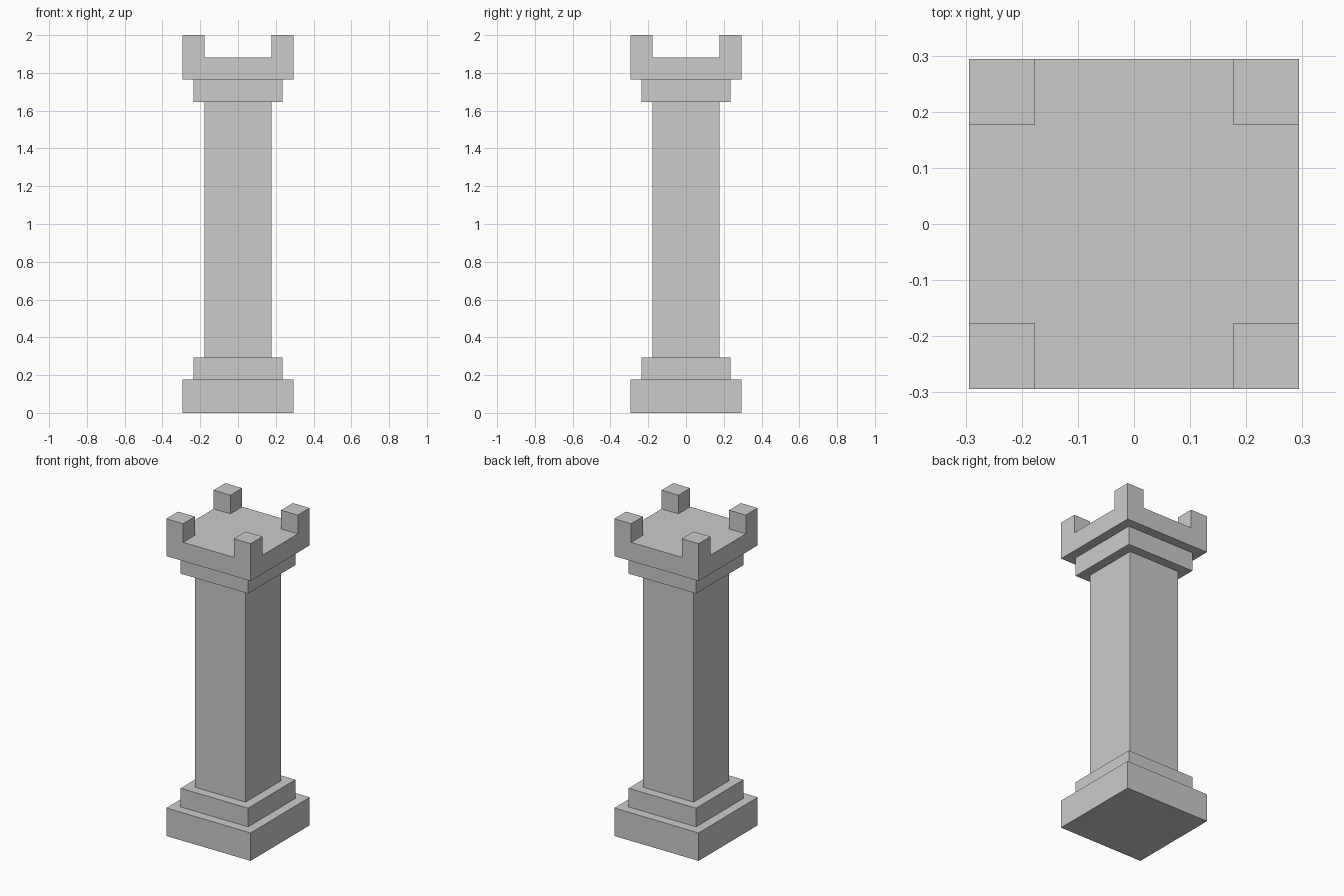
import bpy, bmesh
from mathutils import Vector

if "Cube" in bpy.data.objects:
    bpy.data.objects.remove(bpy.data.objects["Cube"])

U = 1 / 17  # building module: the column is 34 modules tall


def stepped(profile, cap_bottom=False, cap_top=False):
    """Square rings from (half width, height) pairs, joined by quads."""
    bm = bmesh.new()
    rings = [[bm.verts.new((x * h * U, y * h * U, z * U))
              for x, y in ((-1, -1), (1, -1), (1, 1), (-1, 1))]
             for h, z in profile]
    for a, b in zip(rings, rings[1:]):
        for i in range(4):
            j = (i + 1) % 4
            bm.faces.new((a[i], a[j], b[j], b[i]))
    if cap_bottom:
        bm.faces.new(rings[0][::-1])
    top = bm.faces.new(rings[-1]) if cap_top else None
    bm.normal_update()
    return bm, top


def finish(name, bm):
    mesh = bpy.data.meshes.new(name)
    bm.to_mesh(mesh)
    bm.free()
    bpy.context.collection.objects.link(bpy.data.objects.new(name, mesh))


# Stepped plinth, including the ledge that meets the shaft
bm, _ = stepped([(5, 0), (5, 3), (4, 3), (4, 5), (3, 5)], cap_bottom=True)
finish("plinth", bm)

# Plain square shaft
bm, _ = stepped([(3, 5), (3, 28)])
finish("shaft", bm)

# Capital widening in two steps
bm, top = stepped([(3, 28), (4, 28), (4, 30), (5, 30), (5, 32)], cap_top=True)

# Divide its top into a grid and raise the four corners as battlements
geom = [top, *top.edges, *top.verts]
for axis in (Vector((1, 0, 0)), Vector((0, 1, 0))):
    for side in (-3, 3):
        geom = bmesh.ops.bisect_plane(bm, geom=geom, dist=1e-5,
                                      plane_co=axis * side * U,
                                      plane_no=axis)["geom"]
corners = []
for f in bm.faces:
    c = f.calc_center_median()
    if f.normal.z > 0.9 and c.z > 31.9 * U and min(abs(c.x), abs(c.y)) > 3 * U:
        corners.append(f)
raised = bmesh.ops.extrude_face_region(bm, geom=corners)["geom"]
bmesh.ops.translate(bm, vec=(0, 0, 2 * U),
                    verts=[v for v in raised if isinstance(v, bmesh.types.BMVert)])

# Remove the seams left on flat surfaces
bm.normal_update()
seams = [e for e in bm.edges if len(e.link_faces) == 2
         and e.calc_face_angle() < 0.01
         and all(abs(v.co.z - 32 * U) < 1e-4 for v in e.verts)]
bmesh.ops.dissolve_edges(bm, edges=seams, use_verts=True)
finish("battlement_capital", bm)
